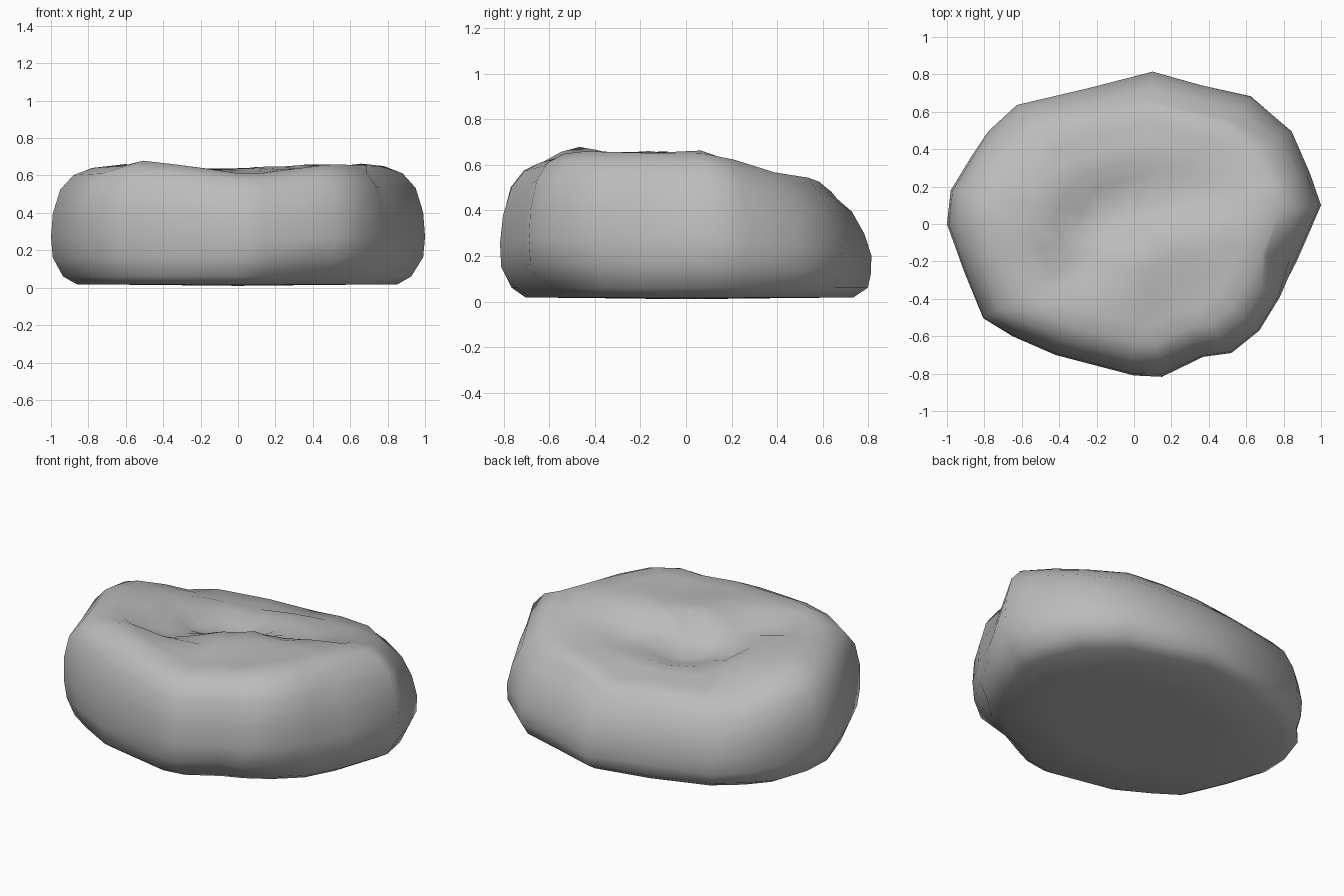
import bpy, bmesh

cube = bpy.data.objects.get("Cube")
if cube:
    bpy.data.objects.remove(cube, do_unlink=True)

mat = bpy.data.materials.new("stone grey")
mat.use_nodes = True
grey = (0.5, 0.5, 0.5, 1)
mat.diffuse_color = grey
mat.node_tree.nodes["Principled BSDF"].inputs["Base Color"].default_value = grey

# Plan outline, counterclockwise, with the spread of the foot
# and the inward lean of the wall at each corner
outline = [
    (1.0, 0.1, 0.98, 0), (0.95, 0.27, 1, 0.1), (0.85, 0.5, 1, 0.15), (0.63, 0.69, 1, 0.25),
    (0.36, 0.75, 1.02, 0.25), (0.1, 0.82, 1.03, 0.3), (-0.25, 0.73, 1.05, 0.2),
    (-0.63, 0.64, 1, 0.15), (-0.78, 0.5, 1.02, 0.1), (-0.87, 0.36, 1.05, 0),
    (-0.98, 0.18, 1, 0), (-1.0, 0, 0.99, 0), (-0.91, -0.25, 1, 0), (-0.8, -0.5, 1, -0.08),
    (-0.65, -0.6, 1, 0), (-0.42, -0.7, 1.03, 0), (0, -0.81, 1, 0), (0.15, -0.82, 0.96, 0.05),
    (0.37, -0.71, 0.94, 0), (0.52, -0.69, 0.9, 0), (0.67, -0.57, 0.93, 0),
    (0.78, -0.39, 1, 0), (0.88, -0.2, 1, 0.2),
]

# Lie of the top surface: crests, hump and hollow
front_crest = [(-0.47, -0.5, 0.68), (-0.2, -0.47, 0.645), (0.08, -0.6, 0.61),
               (0.25, -0.45, 0.635), (0.5, -0.42, 0.66)]
hump = [(0.03, -0.22, 0.64), (0.15, -0.15, 0.65), (0.4, -0.09, 0.66), (0.65, 0.05, 0.665)]
left_crest = [(0.8, 0.1, 0.65), (0.7, 0.3, 0.61), (0.65, 0.45, 0.55)]
back_crest = [(0.4, 0.5, 0.54), (0.12, 0.38, 0.545), (0.1, 0.62, 0.48),
              (-0.3, 0.3, 0.545), (-0.35, 0.5, 0.5), (-0.55, 0.45, 0.52)]
right_crest = [(-0.5, 0.2, 0.6), (-0.5, 0.06, 0.63), (-0.6, -0.1, 0.665),
               (-0.75, 0, 0.64), (-0.75, -0.3, 0.64)]
hollow = [(-0.1, 0.1, 0.48), (0.25, 0.2, 0.53), (0.5, 0.25, 0.58),
          (-0.3, 0.04, 0.52), (-0.3, -0.2, 0.57)]
lie = front_crest + hump + left_crest + back_crest + right_crest + hollow


def top_height(x, y):
    """Blend the nearby heights of the top surface."""
    total = weight = 0
    for px, py, pz in lie:
        w = ((x - px) ** 2 + (y - py) ** 2 + 0.005) ** -2
        total += w * pz
        weight += w
    return total / weight


bm = bmesh.new()
loops = []

# Underside and foot, as (outline scale, height)
for scale, z in [(0.5, 0.015), (0.87, 0.018), (0.945, 0.06)]:
    loops.append([bm.verts.new((x * scale * foot, y * scale * foot, z))
                  for x, y, foot, lean in outline])

# Side wall, as (outline scale, share of the height of the shoulder)
shoulder = 0.78
for scale, share in [(0.99, 0.25), (1.0, 0.42), (0.99, 0.62), (0.95, 0.82), (0.88, 0.94)]:
    loop = []
    for x, y, foot, lean in outline:
        z = share * top_height(x * shoulder, y * shoulder)
        s = scale * (1 - lean * max(0, z - 0.18))
        loop.append(bm.verts.new((x * s, y * s, z)))
    loops.append(loop)

# Top, from the shoulder inwards
for scale in [shoulder, 0.66, 0.54, 0.42, 0.3, 0.16]:
    loops.append([bm.verts.new((x * scale, y * scale, top_height(x * scale, y * scale)))
                  for x, y, foot, lean in outline])

n = len(outline)
for low, high in zip(loops, loops[1:]):
    for i in range(n):
        j = (i + 1) % n
        bm.faces.new((low[i], low[j], high[j], high[i]))

# Centres of the underside and the top
under = bm.verts.new((0, 0, 0.01))
middle = bm.verts.new((0, 0, top_height(0, 0)))
for i in range(n):
    j = (i + 1) % n
    bm.faces.new((under, loops[0][j], loops[0][i]))
    bm.faces.new((middle, loops[-1][i], loops[-1][j]))
bmesh.ops.recalc_face_normals(bm, faces=bm.faces)

mesh = bpy.data.meshes.new("hollowed_boulder")
bm.to_mesh(mesh)
bm.free()
mesh.materials.append(mat)
boulder = bpy.data.objects.new("hollowed_boulder", mesh)
bpy.context.collection.objects.link(boulder)
for p in mesh.polygons:
    p.use_smooth = True
